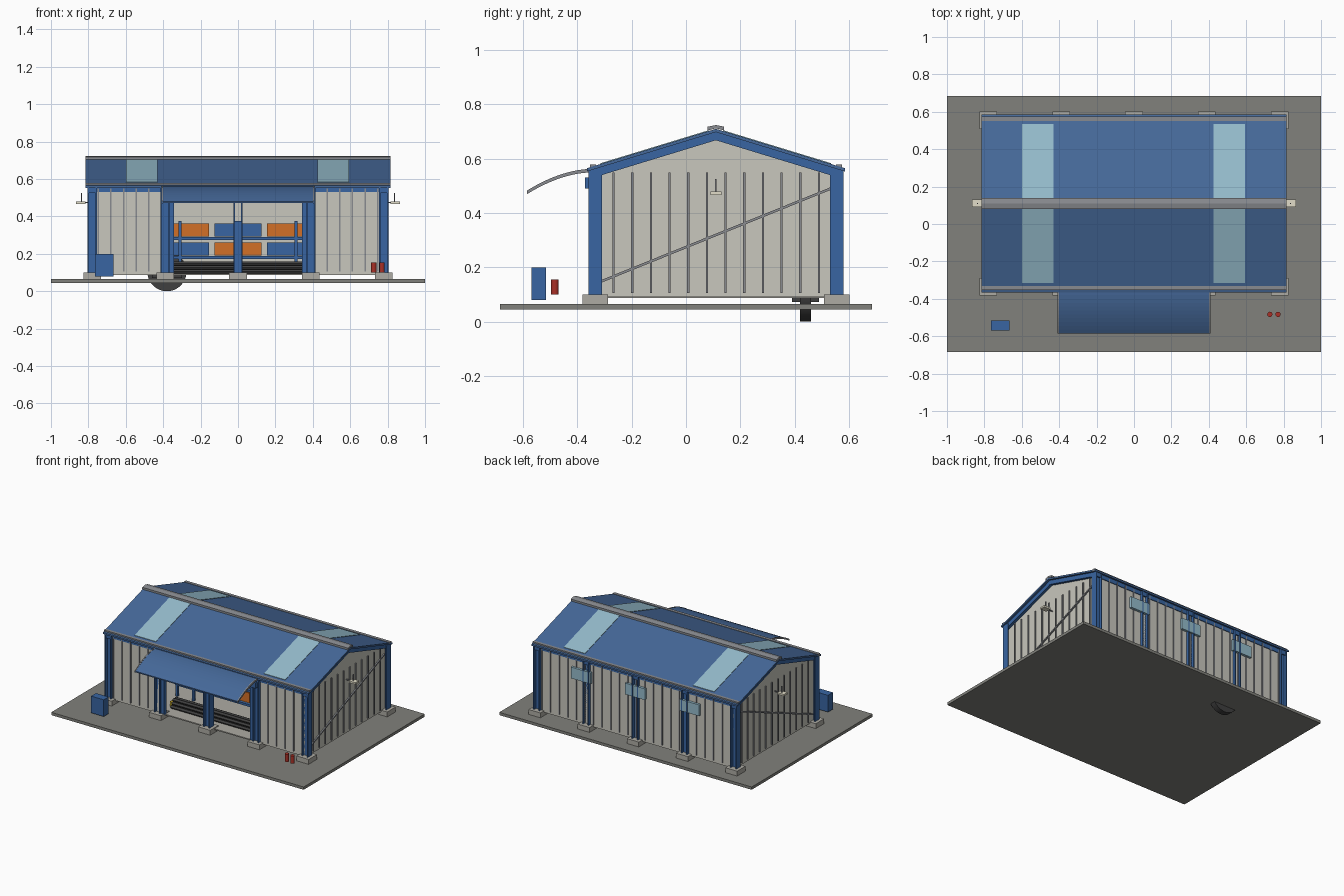
import bpy, bmesh, math

if "Cube" in bpy.data.objects:
    bpy.data.objects.remove(bpy.data.objects["Cube"])

RY = 0.11  # ridge position in y


def mat(name, r, g, b):
    m = bpy.data.materials.new(name)
    m.diffuse_color = (r, g, b, 1)
    m.use_nodes = True
    m.node_tree.nodes["Principled BSDF"].inputs["Base Color"].default_value = m.diffuse_color
    return m


BLUE = mat("blue_steel", 0.04, 0.13, 0.36)
ROOF = mat("roof_blue", 0.06, 0.14, 0.32)
WALL = mat("cladding", 0.58, 0.57, 0.51)
RIB = mat("rib_grey", 0.25, 0.26, 0.28)
GLASS = mat("glazing", 0.30, 0.50, 0.60)
CONC = mat("concrete", 0.42, 0.41, 0.37)
YARD = mat("yard", 0.22, 0.22, 0.20)
ORANGE = mat("orange", 0.65, 0.16, 0.02)
DARK = mat("dark_steel", 0.05, 0.05, 0.05)
RED = mat("red", 0.4, 0.03, 0.02)
YELLOW = mat("yellow", 0.7, 0.5, 0.03)
CREAM = mat("cream", 0.75, 0.72, 0.58)


def finish(name, bm, m):
    bmesh.ops.recalc_face_normals(bm, faces=bm.faces)
    me = bpy.data.meshes.new(name)
    bm.to_mesh(me)
    bm.free()
    ob = bpy.data.objects.new(name, me)
    bpy.context.collection.objects.link(ob)
    me.materials.append(m)
    return ob


def add_prism(bm, prof, x0, x1):
    a = [bm.verts.new((x0, y, z)) for y, z in prof]
    b = [bm.verts.new((x1, y, z)) for y, z in prof]
    n = len(prof)
    bm.faces.new(a)
    bm.faces.new(b[::-1])
    for i in range(n):
        j = (i + 1) % n
        bm.faces.new((a[i], b[i], b[j], a[j]))


def prism(name, prof, x0, x1, m):
    bm = bmesh.new()
    add_prism(bm, prof, x0, x1)
    return finish(name, bm, m)


def boxes(name, specs, m):
    bm = bmesh.new()
    for x0, x1, y0, y1, z0, z1 in specs:
        add_prism(bm, [(y0, z0), (y1, z0), (y1, z1), (y0, z1)], x0, x1)
    return finish(name, bm, m)


def cyl(name, loc, r, length, m, axis="Z", n=24):
    rot = {"X": (0, math.pi / 2, 0), "Y": (math.pi / 2, 0, 0), "Z": (0, 0, 0)}[axis]
    bpy.ops.mesh.primitive_cylinder_add(vertices=n, radius=r, depth=length, location=loc, rotation=rot)
    ob = bpy.context.object
    ob.name = name
    ob.data.materials.append(m)
    bpy.ops.object.shade_smooth_by_angle()


def zr(y, off=0.0):  # roof top height
    return 0.71 - 0.305 * abs(y - RY) + off


def band(y0, y1, lo, hi):  # strip parallel to one roof slope
    return [(y0, zr(y0, lo)), (y1, zr(y1, lo)), (y1, zr(y1, hi)), (y0, zr(y0, hi))]


# yard slab and inside floor
boxes("yard_slab", [(-1, 1, -0.685, 0.685, 0.045, 0.065)], YARD)
boxes("inside_floor", [(-0.77, 0.77, -0.335, 0.555, 0.086, 0.094)], CONC)

# frames: footings, I-section columns and rafters
for i, x in enumerate((-0.78, -0.39, 0, 0.39, 0.78)):
    for side, y in (("front", -0.335), ("back", 0.555)):
        boxes(f"{side}_footing_{i}", [(x - 0.047, x + 0.047, y - 0.047, y + 0.047, 0.065, 0.1)], CONC)
        top = 0.375 if (side == "front" and x == 0) else 0.562
        w, d = 0.025, 0.025
        boxes(f"{side}_column_{i}", [
            (x - w, x - w + 0.008, y - d, y + d, 0.1, top),
            (x + w - 0.008, x + w, y - d, y + d, 0.1, top),
            (x - w, x + w, y - 0.005, y + 0.005, 0.1, top)], BLUE)
    for side, ya in (("front", -0.355), ("back", 0.575)):
        prism(f"{side}_rafter_{i}", band(ya, RY, -0.042, -0.012), x - 0.02, x + 0.02, BLUE)

# door jambs and header
for s in (-1, 1):
    boxes("door_jamb", [(s * 0.355 - 0.014, s * 0.355 + 0.014, -0.35, -0.32, 0.094, 0.55)], BLUE)
boxes("door_header", [(-0.4, 0.4, -0.372, -0.33, 0.49, 0.53)], BLUE)
boxes("eave_beams", [(-0.78, 0.78, -0.345, -0.325, 0.53, 0.56),
                     (-0.78, 0.78, 0.545, 0.565, 0.53, 0.56)], BLUE)

# walls
boxes("front_walls", [(-0.77, -0.39, -0.34, -0.325, 0.09, 0.56),
                      (0.39, 0.77, -0.34, -0.325, 0.09, 0.56)], WALL)
boxes("back_wall", [(-0.77, 0.77, 0.545, 0.56, 0.09, 0.56)], WALL)
gable = [(-0.335, 0.09), (0.555, 0.09), (0.555, 0.545), (RY, 0.682), (-0.335, 0.545)]
ribs = []
for k in range(12):
    y = -0.267 + k * 0.0688
    for s in (-1, 1):
        ribs.append((s * 0.78 - 0.007, s * 0.78 + 0.007, y - 0.004, y + 0.004, 0.105, 0.55))
for k in range(23):
    x = -0.748 + k * 0.068
    ribs.append((x - 0.004, x + 0.004, 0.555, 0.566, 0.105, 0.55))
    if abs(x) > 0.42:
        ribs.append((x - 0.004, x + 0.004, -0.346, -0.335, 0.105, 0.55))
boxes("cladding_ribs", ribs, RIB)
for s, n in ((-1, "left"), (1, "right")):
    prism(f"{n}_gable_wall", gable, s * 0.765, s * 0.78, WALL)
    prism(f"{n}_diagonal_brace", [(-0.315, 0.142), (0.535, 0.486), (0.535, 0.496), (-0.315, 0.152)],
          s * 0.78, s * 0.789, RIB)
    # gable lamp with stem and bracket
    boxes(f"{n}_gable_lamp", [tuple(sorted((s * 0.815, s * 0.867))) + (0.09, 0.13, 0.467, 0.48)], CREAM)
    boxes(f"{n}_lamp_stem", [(s * 0.837 - 0.003, s * 0.837 + 0.003, 0.107, 0.113, 0.48, 0.525),
                             tuple(sorted((s * 0.775, s * 0.82))) + (0.107, 0.113, 0.471, 0.477)], RIB)

# back windows
for x in (-0.43, 0, 0.43):
    boxes("back_window", [(x - 0.078, x + 0.078, 0.56, 0.578, 0.40, 0.48)], GLASS)

# roof sheets, skylights, ridge cap and eave trims
for n, e, a, b in (("front", -0.365, -0.315, 0.082), ("back", 0.585, 0.535, 0.138)):
    prism(f"{n}_roof", band(e, RY, -0.012, 0), -0.815, 0.815, ROOF)
    for x in (-0.515, 0.51):
        prism(f"{n}_skylight", band(a, b, -0.014, 0.003), x - 0.084, x + 0.084, GLASS)
    t = e + (0.022 if e < 0 else -0.022)
    boxes(f"{n}_eave_trim", [(-0.815, 0.815, t - 0.011, t + 0.011, 0.562, 0.578)], RIB)
prism("ridge_cap", [(0.08, 0.704), (RY, 0.712), (0.14, 0.704), (0.14, 0.718), (RY, 0.724), (0.08, 0.718)],
      -0.815, 0.815, RIB)

# curved canopy
arc = []
for k in range(13):
    t = k / 12
    arc.append((-0.34 - 0.245 * t, 0.561 - 0.08 * t ** 1.9))
canopy = arc + [(y, z - 0.008) for y, z in arc[::-1]]
prism("canopy", canopy, -0.405, 0.405, ROOF)
edge = [(y, z + 0.002) for y, z in arc] + [(y, z - 0.011) for y, z in arc[::-1]]
for s in (-1, 1):
    prism("canopy_edge", edge, s * 0.402, s * 0.41, RIB)

# storage rack with alternating crates
boxes("rack_frame",
      [(x - 0.008, x + 0.008, y - 0.008, y + 0.008, 0.094, 0.375)
       for x in (-0.44, -0.31, 0.31, 0.44) for y in (-0.06, 0.1)]
      + [(-0.45, 0.45, y - 0.008, y + 0.008, z, z + 0.016)
         for y in (-0.06, 0.1) for z in (0.172, 0.275)], BLUE)
boxes("rack_shelves", [(-0.44, 0.44, -0.055, 0.095, z, z + 0.01) for z in (0.178, 0.281)], RIB)
for r, z in enumerate((0.19, 0.293)):
    for c, x in enumerate((-0.28, 0, 0.28)):
        boxes("crate", [(x - 0.125, x + 0.125, -0.05, 0.09, z, z + 0.07)],
              BLUE if (r + c) % 2 == 0 else ORANGE)

# stacked pipes behind the opening
for row in range(3):
    for k in range(4 - row):
        cyl("stock_pipe", (0, -0.24 + 0.024 * k + 0.012 * row, 0.106 + 0.021 * row), 0.011, 0.72, DARK, "X", 12)
boxes("yellow_stop", [(-0.385, -0.345, -0.22, -0.18, 0.094, 0.13)], YELLOW)

# reel wheel set into the floor near the back
cyl("reel_wheel", (-0.38, 0.44, 0.105), 0.105, 0.04, DARK, "Y", 32)
boxes("reel_base", [(-0.46, -0.30, 0.39, 0.49, 0.072, 0.092)], DARK)

# yard items
boxes("blue_cabinet", [(-0.765, -0.665, -0.57, -0.515, 0.08, 0.2)], BLUE)
for x in (0.726, 0.77):
    cyl("red_bottle", (x, -0.483, 0.127), 0.014, 0.055, RED, "Z", 16)
